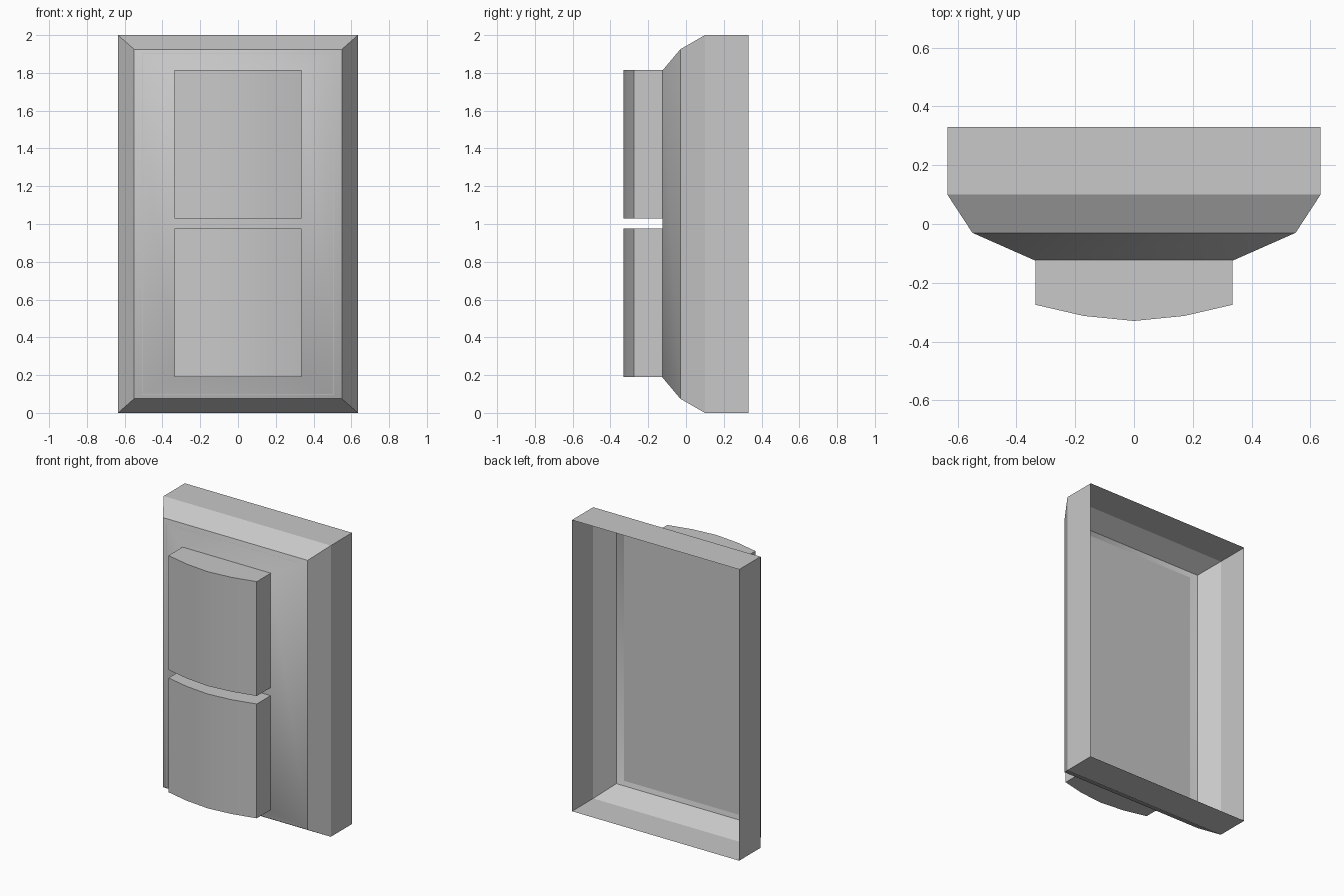
import bpy
import bmesh
import math

cube = bpy.data.objects.get("Cube")
if cube:
    bpy.data.objects.remove(cube, do_unlink=True)

grey = bpy.data.materials.new("light grey")
grey.use_nodes = True
colour = (0.58, 0.58, 0.58, 1)
grey.diffuse_color = colour
grey.node_tree.nodes["Principled BSDF"].inputs["Base Color"].default_value = colour


def finish(name, bm):
    mesh = bpy.data.meshes.new(name)
    bm.normal_update()
    bm.to_mesh(mesh)
    bm.free()
    mesh.materials.append(grey)
    obj = bpy.data.objects.new(name, mesh)
    bpy.context.collection.objects.link(obj)
    return obj


def rect_loft(name, rings, cap=False):
    """Join rectangles given as (half width, half height, y), back to front."""
    bm = bmesh.new()
    loops = [[bm.verts.new((sx * w, y, 1 + sz * h))
              for sx, sz in ((-1, -1), (1, -1), (1, 1), (-1, 1))]
             for w, h, y in rings]
    for back, front in zip(loops, loops[1:]):
        for i in range(4):
            j = (i + 1) % 4
            bm.faces.new((back[i], back[j], front[j], front[i]))
    if cap:
        bm.faces.new(loops[-1])
    return finish(name, bm)


def smooth(obj, degrees):
    bpy.ops.object.select_all(action='DESELECT')
    obj.select_set(True)
    bpy.context.view_layer.objects.active = obj
    bpy.ops.object.shade_smooth_by_angle(angle=math.radians(degrees))


# Thin outer frame, open at the back
rect_loft("outer_frame", [(0.635, 1.0, 0.33), (0.635, 1.0, 0.10), (0.55, 0.925, -0.03)])

# Softly shaded sloping front plate
plate = rect_loft("front_plate", [(0.55, 0.925, -0.03), (0.335, 0.812, -0.125)], cap=True)
smooth(plate, 80)

# Flat panel closing the recess behind the plate
rect_loft("rear_panel", [(0.507, 0.902, -0.05)], cap=True)

# Two bowed buttons, extruded upwards from one profile
profile = [(-0.335, -0.12), (-0.335, -0.275), (-0.17, -0.313), (0, -0.33),
           (0.17, -0.313), (0.335, -0.275), (0.335, -0.12)]
for name, bottom in (("lower_button", 0.19), ("upper_button", 1.03)):
    bm = bmesh.new()
    base = bm.faces.new([bm.verts.new((x, y, bottom)) for x, y in profile])
    top = bmesh.ops.extrude_face_region(bm, geom=[base], use_keep_orig=True)["geom"]
    bmesh.ops.translate(bm, vec=(0, 0, 0.785),
                        verts=[v for v in top if isinstance(v, bmesh.types.BMVert)])
    bmesh.ops.recalc_face_normals(bm, faces=bm.faces)
    smooth(finish(name, bm), 30)
